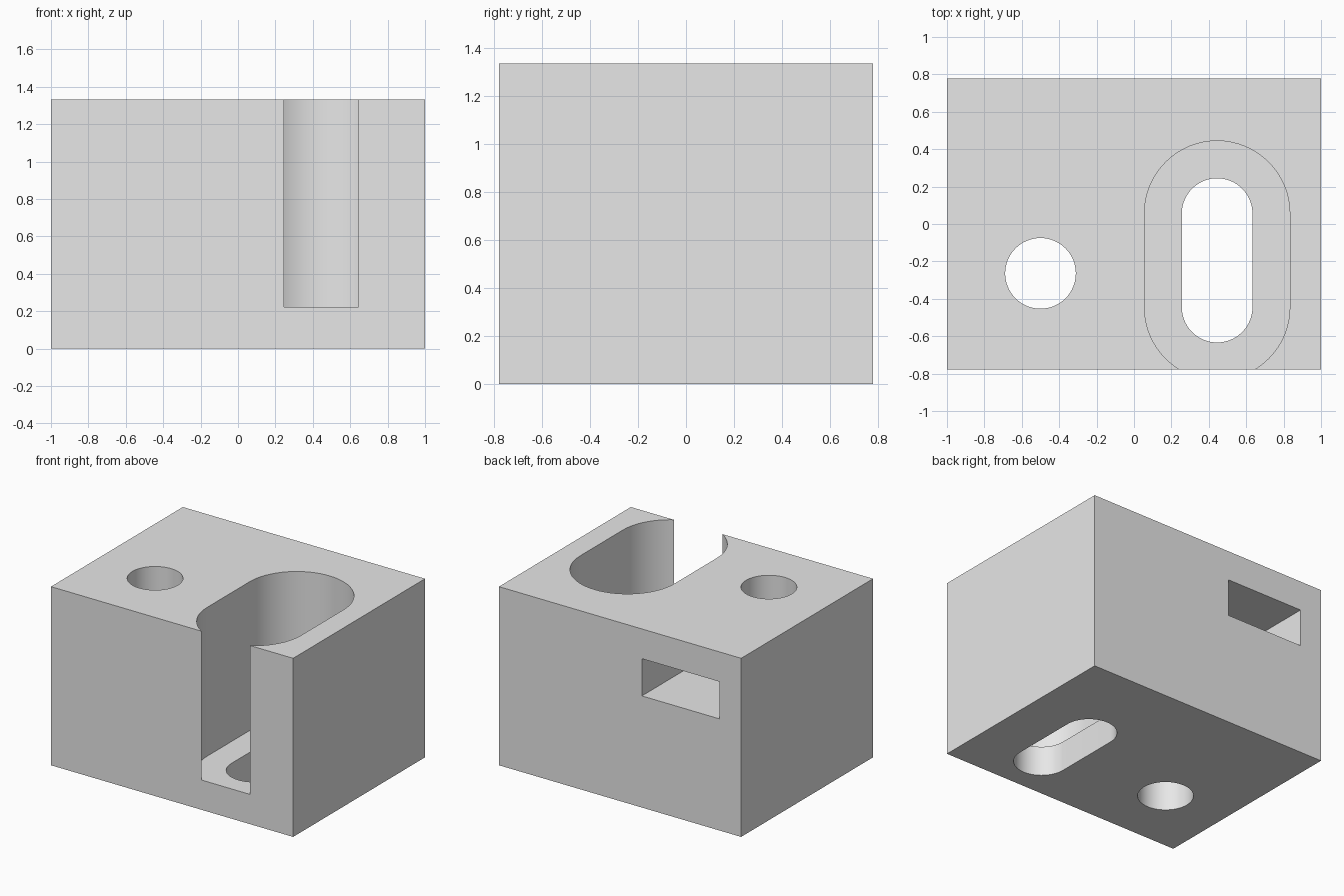
import bpy
import bmesh
from math import pi, cos, sin
from mathutils import Matrix

default = bpy.data.objects.get("Cube")
if default:
    bpy.data.objects.remove(default)

U = 1 / 9                      # design step
W, D, H = 18 * U, 14 * U, 12 * U

# Single grey material
grey = bpy.data.materials.new("light grey")
grey.use_nodes = True
grey.diffuse_color = (0.8, 0.8, 0.8, 1)
grey.node_tree.nodes["Principled BSDF"].inputs["Base Color"].default_value = (0.8, 0.8, 0.8, 1)


def make_object(name, bm):
    bmesh.ops.recalc_face_normals(bm, faces=bm.faces)
    mesh = bpy.data.meshes.new(name)
    bm.to_mesh(mesh)
    bm.free()
    mesh.materials.append(grey)
    obj = bpy.data.objects.new(name, mesh)
    bpy.context.collection.objects.link(obj)
    return obj


def box(name, lo, hi):
    bm = bmesh.new()
    size = [b - a for a, b in zip(lo, hi)]
    centre = [(a + b) / 2 for a, b in zip(lo, hi)]
    bmesh.ops.create_cube(bm, size=1, matrix=Matrix.Translation(centre) @ Matrix.Diagonal((*size, 1)))
    return make_object(name, bm)


def slot(name, x, y_front, y_back, radius, z0, z1, steps=32):
    """Upright prism with round ends; a cylinder when both ends coincide."""
    bm = bmesh.new()
    points = []
    for y, start in ((y_back, 0), (y_front, pi)):
        for i in range(steps + (y_front != y_back)):
            a = start + pi * i / steps
            points.append((x + radius * cos(a), y + radius * sin(a), z0))
    base = bm.faces.new([bm.verts.new(p) for p in points])
    top = bmesh.ops.extrude_face_region(bm, geom=[base])["geom"]
    bmesh.ops.translate(bm, vec=(0, 0, z1 - z0),
                        verts=[v for v in top if isinstance(v, bmesh.types.BMVert)])
    return make_object(name, bm)


# Block
block = box("block", (-W / 2, -D / 2, 0), (W / 2, D / 2, H))

# Recesses: deep slot open at the front, narrow slot through its floor,
# round bolt hole, and a rectangular nut pocket entered from the back
slot_x, slot_front, slot_back = 4 * U, -4 * U, 0.5 * U
hole_x, hole_y, nut = -4.5 * U, -2.375 * U, 2.875 * U
cutters = [
    slot("wide_slot_cutter", slot_x, slot_front, slot_back, 3.5 * U, 2 * U, H + 0.1),
    slot("narrow_slot_cutter", slot_x, slot_front, slot_back, 1.7 * U, -0.1, 3 * U),
    slot("bolt_hole_cutter", hole_x, hole_y, hole_y, 1.7 * U, -0.1, H + 0.1),
    box("nut_pocket_cutter", (hole_x - nut, hole_y - nut, 7.5 * U),
        (hole_x + nut, D / 2 + 0.1, 10 * U)),
]
bpy.context.view_layer.objects.active = block
for cutter in cutters:
    cut = block.modifiers.new(cutter.name, 'BOOLEAN')
    cut.operation = 'DIFFERENCE'
    cut.solver = 'EXACT'
    cut.object = cutter
    bpy.ops.object.modifier_apply(modifier=cut.name)
    bpy.data.objects.remove(cutter)

# Smooth round walls, sharp edges
bpy.ops.object.select_all(action='DESELECT')
block.select_set(True)
bpy.ops.object.shade_smooth_by_angle(angle=pi / 6)
